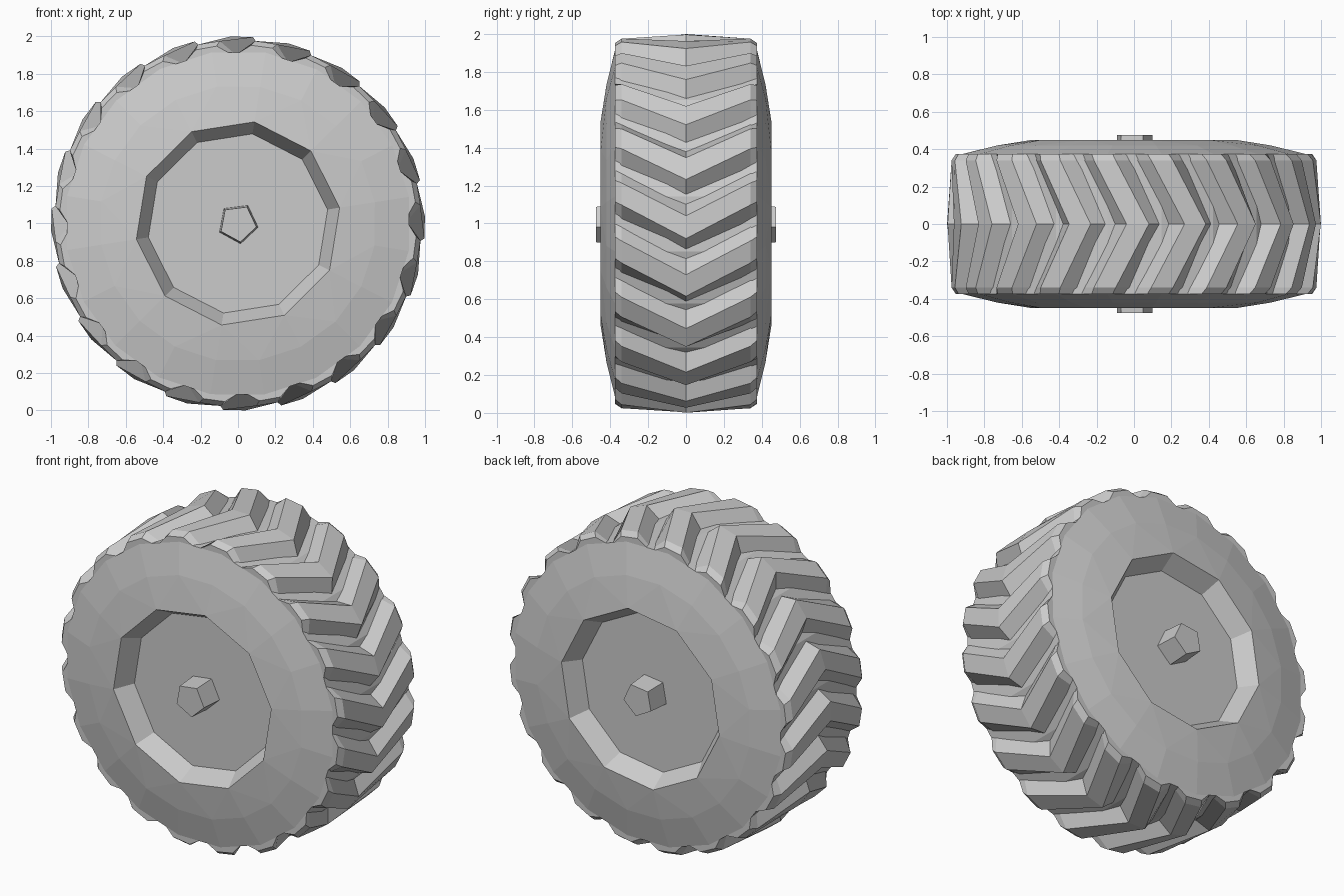
import bpy, bmesh
from math import sin, cos, pi

if "Cube" in bpy.data.objects:
    bpy.data.objects.remove(bpy.data.objects["Cube"])

C = 1.0          # axle height
N = 20           # tyre segments and tread lugs


def pt(a, y, r):
    """Point on the wheel: clockwise angle from the top, width position, radius."""
    return (r * sin(a), y, C + r * cos(a))


def ring(bm, n, y, r, phase=0.0):
    return [bm.verts.new(pt(2 * pi * i / n + phase, y, r)) for i in range(n)]


def bridge(bm, a, b):
    n = len(a)
    for i in range(n):
        j = (i + 1) % n
        bm.faces.new((a[i], a[j], b[j], b[i]))


def bridge_half(bm, outer, inner):
    """Join a ring to one with half as many sides."""
    n, m = len(outer), len(inner)
    for i in range(m):
        j = (i + 1) % m
        o0, o1, o2 = outer[2 * i], outer[2 * i + 1], outer[(2 * i + 2) % n]
        bm.faces.new((inner[i], o0, o1))
        bm.faces.new((inner[i], o1, inner[j]))
        bm.faces.new((inner[j], o1, o2))


def finish(bm, name):
    bmesh.ops.recalc_face_normals(bm, faces=bm.faces)
    me = bpy.data.meshes.new(name)
    bm.to_mesh(me)
    bm.free()
    ob = bpy.data.objects.new(name, me)
    bpy.context.collection.objects.link(ob)
    return ob


# Tyre body with bulging sidewalls and a recessed ten-sided rim on both sides
bm = bmesh.new()
PH = 0.16
shoulders = []
for s in (-1, 1):
    shoulder = ring(bm, N, s * 0.375, 0.925, PH)
    middle = ring(bm, N, s * 0.42, 0.74, PH)
    lip = ring(bm, N // 2, s * 0.45, 0.55, PH)
    floor = ring(bm, N // 2, s * 0.335, 0.485, PH)
    bridge(bm, shoulder, middle)
    bridge_half(bm, middle, lip)
    bridge(bm, lip, floor)
    bm.faces.new(floor)
    shoulders.append(shoulder)
bridge(bm, *shoulders)
finish(bm, "tyre_and_rim")

# Chevron tread lugs, tips leading clockwise, with broad sloped flanks
bm = bmesh.new()
LEAD = 0.2
for k in range(N):
    a0 = 2 * pi * k / N - LEAD + 0.02
    rows = []
    for y, lead, top in ((-0.375, 0, 0.955), (-0.34, LEAD * 0.1, 0.98), (0, LEAD, 1.0),
                         (0.34, LEAD * 0.1, 0.98), (0.375, 0, 0.955)):
        a = a0 + lead
        rows.append([bm.verts.new(pt(a + da, y, r)) for da, r in
                     ((-0.15, 0.90), (-0.06, top), (0.06, top), (0.15, 0.90))])
    for p, q in zip(rows, rows[1:]):
        for i in range(3):
            bm.faces.new((p[i], p[i + 1], q[i + 1], q[i]))
    bm.faces.new(rows[0])
    bm.faces.new(rows[-1])
finish(bm, "tread_lugs")

# Hub caps standing out of both rim recesses
for s, name in ((-1, "front_hub_cap"), (1, "back_hub_cap")):
    bm = bmesh.new()
    base = ring(bm, 5, s * 0.33, 0.11, 0.5)
    face = ring(bm, 5, s * 0.475, 0.1, 0.5)
    bridge(bm, base, face)
    bm.faces.new(base)
    bm.faces.new(face)
    finish(bm, name)
